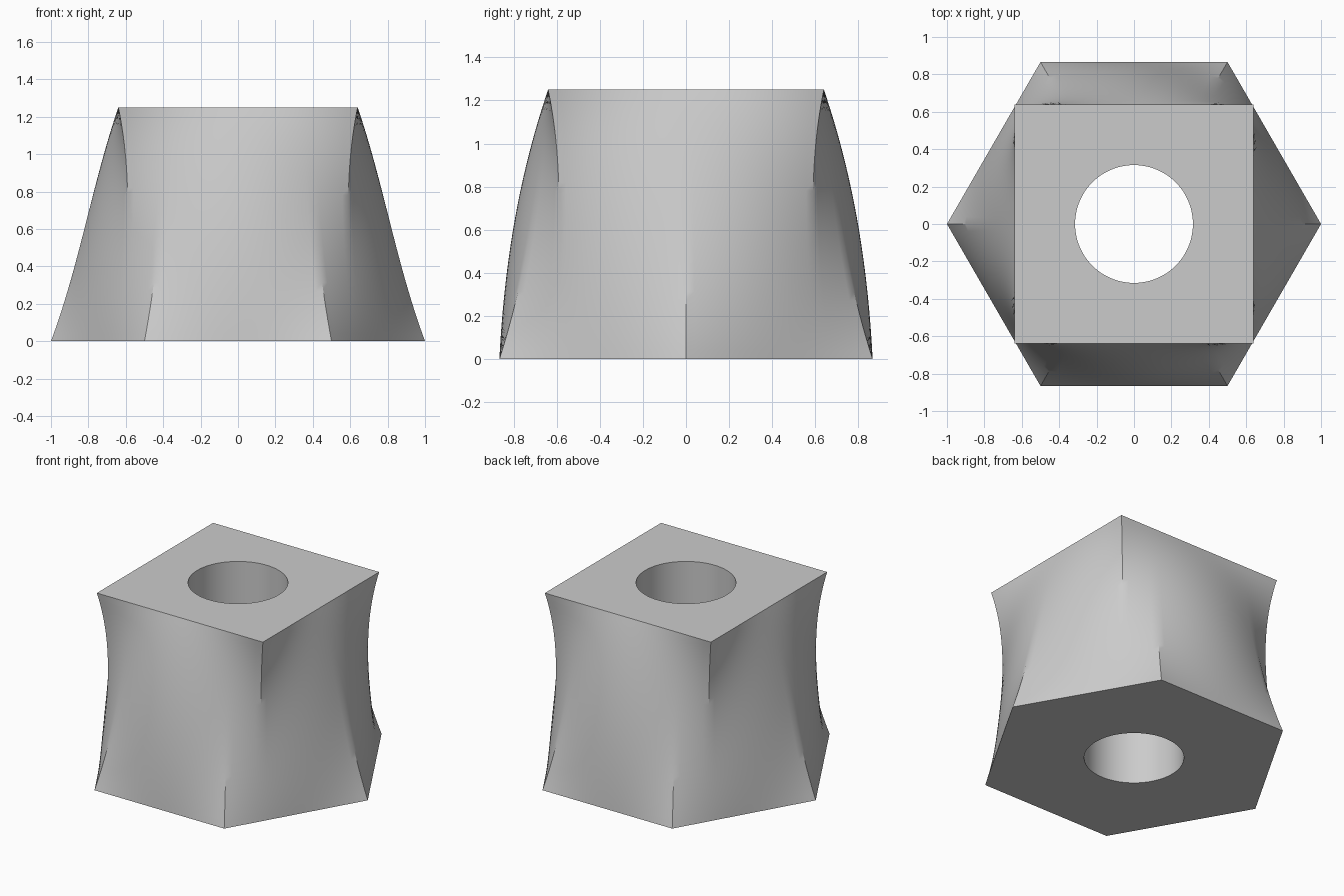
import bpy, bmesh, math

if "Cube" in bpy.data.objects:
    bpy.data.objects.remove(bpy.data.objects["Cube"], do_unlink=True)

HEIGHT = 1.25
HOLE = 0.315
HEX_APOTHEM = math.cos(math.pi / 6)
SQUARE_HALF = 0.64
SEGMENTS = 144
ROWS = 32


def polygon_radius(angle, sides, apothem, first_mid):
    """Distance from the centre to a regular polygon's edge."""
    step = 2 * math.pi / sides
    phi = (angle - first_mid + step / 2) % step - step / 2
    return apothem / math.cos(phi)


def mean_radius(sides, apothem):
    half = math.pi / sides
    return apothem * math.log(1 / math.cos(half) + math.tan(half)) / half


HEX_MEAN = mean_radius(6, HEX_APOTHEM)
SQUARE_MEAN = mean_radius(4, SQUARE_HALF)


def wall_radius(angle, t):
    """Hexagon at the foot, nearly round in the middle, square at the top."""
    hexagon = polygon_radius(angle, 6, HEX_APOTHEM, math.pi / 6) - HEX_MEAN
    square = polygon_radius(angle, 4, SQUARE_HALF, 0) - SQUARE_MEAN
    cone = HEX_MEAN + (SQUARE_MEAN - HEX_MEAN) * t
    return cone + hexagon * (1 - t) ** 3 + square * t ** 3


# Closed profile at every angle: hole foot, outer wall, hole top
bm = bmesh.new()
rings = []
for i in range(SEGMENTS):
    a = 2 * math.pi * i / SEGMENTS
    profile = [(HOLE, 0)]
    profile += [(wall_radius(a, j / ROWS), HEIGHT * j / ROWS) for j in range(ROWS + 1)]
    profile.append((HOLE, HEIGHT))
    rings.append([bm.verts.new((r * math.cos(a), r * math.sin(a), z)) for r, z in profile])

# Skin neighbouring profiles together
for i, ring in enumerate(rings):
    after = rings[(i + 1) % SEGMENTS]
    for j in range(len(ring)):
        k = (j + 1) % len(ring)
        bm.faces.new((ring[j], after[j], after[k], ring[k]))
bmesh.ops.recalc_face_normals(bm, faces=bm.faces)

mesh = bpy.data.meshes.new("hexagon_to_square_block")
bm.to_mesh(mesh)
bm.free()
block = bpy.data.objects.new("hexagon_to_square_block", mesh)
bpy.context.collection.objects.link(block)

# Plain grey material
grey = bpy.data.materials.new("light_grey")
grey.use_nodes = True
colour = (0.6, 0.6, 0.6, 1)
grey.diffuse_color = colour
for node in grey.node_tree.nodes:
    if node.type == 'BSDF_PRINCIPLED':
        node.inputs["Base Color"].default_value = colour
mesh.materials.append(grey)

# Smooth walls with crisp rims and corners
bpy.ops.object.select_all(action='DESELECT')
block.select_set(True)
bpy.context.view_layer.objects.active = block
bpy.ops.object.shade_smooth_by_angle(angle=math.radians(30))
